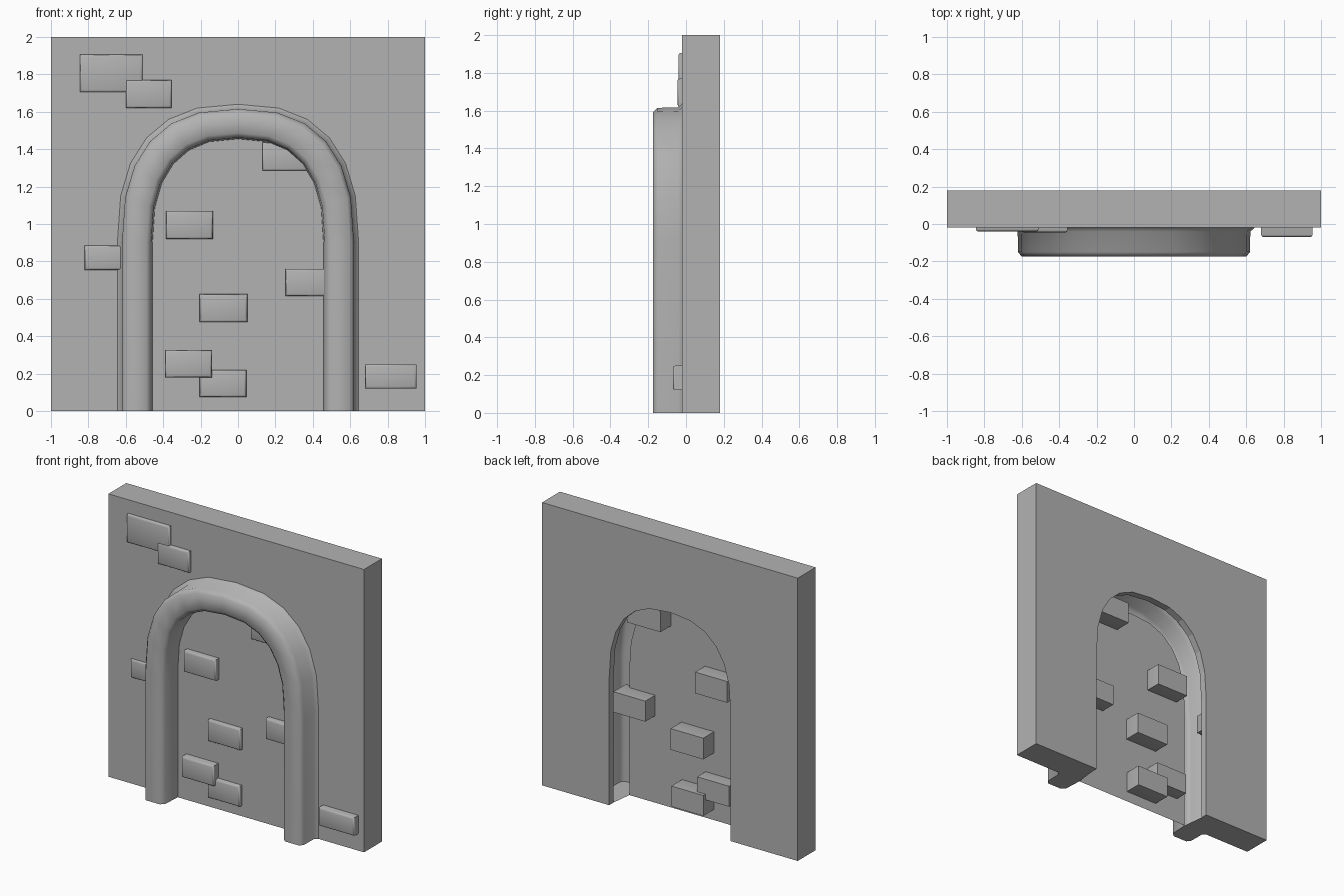
import bpy, bmesh
from math import sin, cos, pi

if "Cube" in bpy.data.objects:
    bpy.data.objects.remove(bpy.data.objects["Cube"])

FRONT, BACK, SPRING = -0.02, 0.18, 0.9

stone = bpy.data.materials.new("stone")
stone.diffuse_color = (0.45, 0.45, 0.45, 1)
stone.use_nodes = True
stone.node_tree.nodes["Principled BSDF"].inputs["Base Color"].default_value = stone.diffuse_color


def finish(name, bm, smooth=0):
    me = bpy.data.meshes.new(name)
    bmesh.ops.recalc_face_normals(bm, faces=bm.faces[:])
    bm.to_mesh(me)
    bm.free()
    me.materials.append(stone)
    ob = bpy.data.objects.new(name, me)
    bpy.context.collection.objects.link(ob)
    if smooth:
        bpy.ops.object.select_all(action='DESELECT')
        ob.select_set(True)
        bpy.context.view_layer.objects.active = ob
        bpy.ops.object.shade_smooth_by_angle(angle=smooth)
    return ob


def arch(half, top, y, steps=12, e=2 / 2.5):
    """Flattened arch from the right foot over to the left foot."""
    pts = [(half, y, 0)]
    for i in range(steps + 1):
        t = pi * i / steps
        c, s = cos(t), max(sin(t), 0)
        x = half * abs(c) ** e * (1 if c > 0 else -1)
        pts.append((x, y, SPRING + (top - SPRING) * s ** e))
    return pts + [(-half, y, 0)]


def face(bm, pts):
    return bm.faces.new([bm.verts.new(p) for p in pts])


def sweep(bm, sections):
    """Skin a strip of faces between successive arches."""
    rows = [[bm.verts.new(p) for p in arch(*a)] for a in sections]
    for r, q in zip(rows, rows[1:]):
        for i in range(len(r) - 1):
            bm.faces.new((r[i], r[i + 1], q[i + 1], q[i]))


# Frame cross-section: half width, top height, depth
profile = [(0.645, 1.64, FRONT), (0.622, 1.617, -0.04), (0.62, 1.615, -0.15),
           (0.60, 1.59, -0.175), (0.49, 1.487, -0.175),
           (0.464, 1.462, -0.15), (0.457, 1.455, FRONT)]
hole = (0.475, 1.49, BACK)
lip = (0.475, 1.49, BACK - 0.05)

# Hollow wall: front and back plates, rim, sides, top, feet and inner panel
bm = bmesh.new()
for a in (profile[0], hole):
    y = a[2]
    face(bm, arch(*a) + [(-1, y, 0), (-1, y, 2), (1, y, 2), (1, y, 0)])
face(bm, arch(*profile[-1]))
sweep(bm, [hole, lip])
face(bm, [(-1, FRONT, 2), (1, FRONT, 2), (1, BACK, 2), (-1, BACK, 2)])
for s in (-1, 1):
    face(bm, [(s, FRONT, 0), (s, BACK, 0), (s, BACK, 2), (s, FRONT, 2)])
    foot = [(s * h, y, 0) for h, _, y in profile + [lip, hole]]
    face(bm, [(s, BACK, 0), (s, FRONT, 0)] + foot)
bmesh.ops.remove_doubles(bm, verts=bm.verts[:], dist=1e-4)
finish("wall", bm)

# Raised arch moulding, open at the back
bm = bmesh.new()
sweep(bm, profile)
finish("arch_frame", bm, smooth=pi / 3)

# Bricks: x0, x1, z0, z1, front y
bricks = [
    (-0.845, -0.51, 1.705, 1.905, -0.04), (-0.60, -0.355, 1.62, 1.77, -0.045),
    (0.13, 0.39, 1.285, 1.435, -0.05), (-0.385, -0.135, 0.92, 1.07, -0.06),
    (-0.82, -0.57, 0.755, 0.885, -0.035), (0.255, 0.505, 0.615, 0.76, -0.06),
    (-0.205, 0.05, 0.475, 0.625, -0.05), (-0.39, -0.14, 0.18, 0.325, -0.075),
    (-0.205, 0.045, 0.075, 0.22, -0.05), (0.68, 0.955, 0.12, 0.25, -0.07)]
for n, (x0, x1, z0, z1, y) in enumerate(bricks, 1):
    bm = bmesh.new()
    bmesh.ops.create_cube(bm, size=1)
    for v in bm.verts:
        v.co = (x0 if v.co.x < 0 else x1, y if v.co.y < 0 else y + 0.15,
                z0 if v.co.z < 0 else z1)
    edges = [e for e in bm.edges if all(v.co.y < y + 0.01 for v in e.verts)]
    bmesh.ops.bevel(bm, geom=edges, offset=0.012, segments=2, profile=0.5,
                    affect='EDGES')
    finish(f"brick_{n}", bm, smooth=pi / 3)
